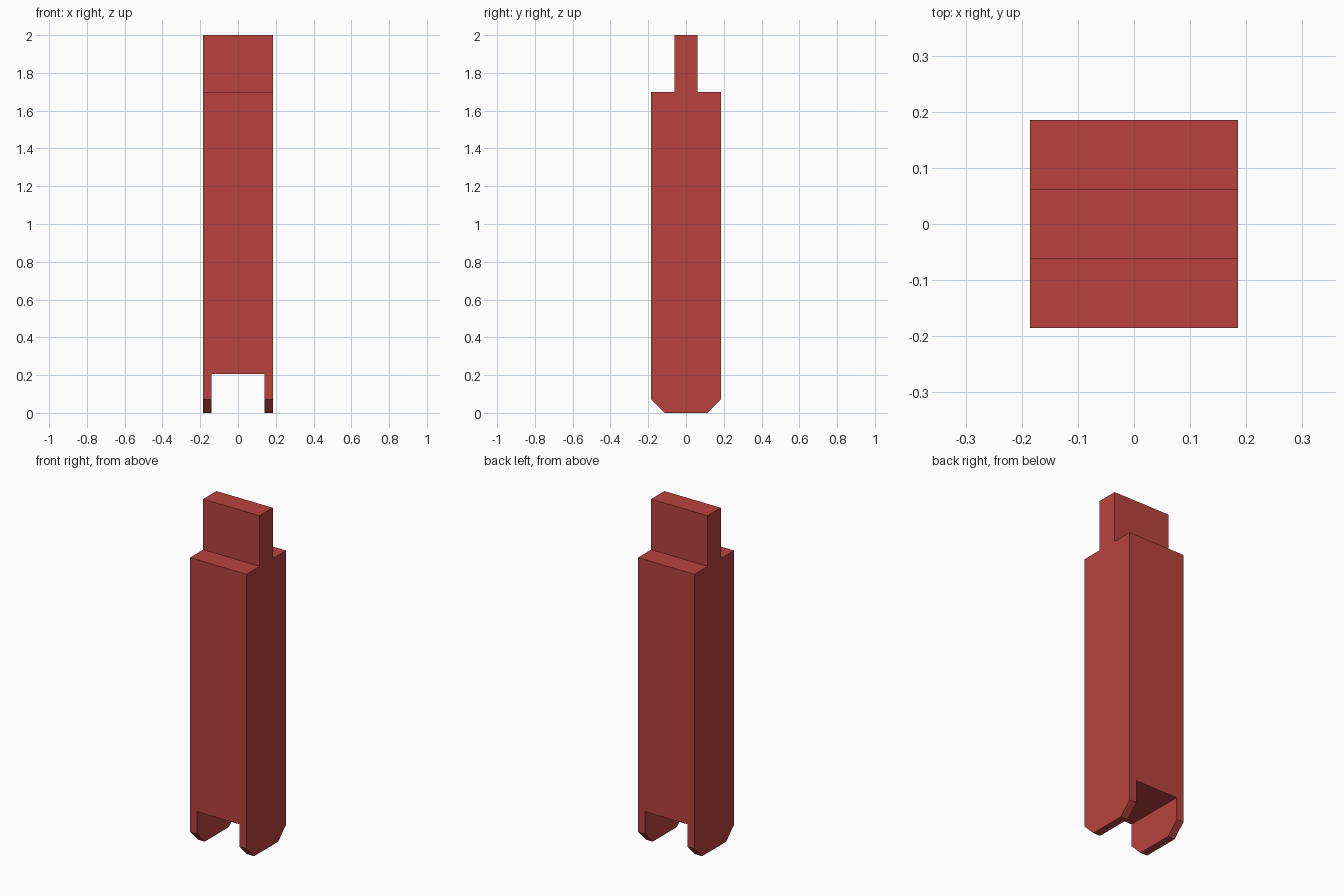
import bpy, bmesh

if "Cube" in bpy.data.objects:
    bpy.data.objects.remove(bpy.data.objects["Cube"])

HALF = 0.185      # half width of the square post
TONGUE = 0.062    # half thickness of the top tongue
SHOULDER = 1.70   # height where the tongue starts
CHAMFER = 0.072   # foot corner cut
SLOT = 0.139      # half width of the bottom slot
SLOT_TOP = 0.205


def extrude_profile(name, points, half_x):
    """Extrude a closed (y, z) outline symmetrically along x."""
    bm = bmesh.new()
    face = bm.faces.new([bm.verts.new((-half_x, y, z)) for y, z in points])
    ext = bmesh.ops.extrude_face_region(bm, geom=[face], use_keep_orig=True)
    verts = [g for g in ext["geom"] if isinstance(g, bmesh.types.BMVert)]
    bmesh.ops.translate(bm, verts=verts, vec=(2 * half_x, 0, 0))
    bmesh.ops.recalc_face_normals(bm, faces=bm.faces)
    mesh = bpy.data.meshes.new(name)
    bm.to_mesh(mesh)
    bm.free()
    obj = bpy.data.objects.new(name, mesh)
    bpy.context.collection.objects.link(obj)
    return obj


# Post: side outline with chamfered foot, shoulders and tongue
right_side = [(HALF - CHAMFER, 0), (HALF, CHAMFER), (HALF, SHOULDER),
              (TONGUE, SHOULDER), (TONGUE, 2.0)]
outline = right_side + [(-y, z) for y, z in reversed(right_side)]
post = extrude_profile("post", outline, HALF)

# Slot between the two feet
cutter = extrude_profile("slot_cutter", [(-0.4, -0.2), (0.4, -0.2),
                                         (0.4, SLOT_TOP), (-0.4, SLOT_TOP)], SLOT)
cutter.hide_render = True
mod = post.modifiers.new("slot", 'BOOLEAN')
mod.operation = 'DIFFERENCE'
mod.solver = 'EXACT'
mod.object = cutter
bpy.context.view_layer.objects.active = post
bpy.ops.object.modifier_apply(modifier=mod.name)
bpy.data.objects.remove(cutter)

# Red finish
red = bpy.data.materials.new("red")
red.diffuse_color = (0.48, 0.055, 0.047, 1)
red.use_nodes = True
red.node_tree.nodes["Principled BSDF"].inputs["Base Color"].default_value = red.diffuse_color
post.data.materials.clear()
post.data.materials.append(red)
